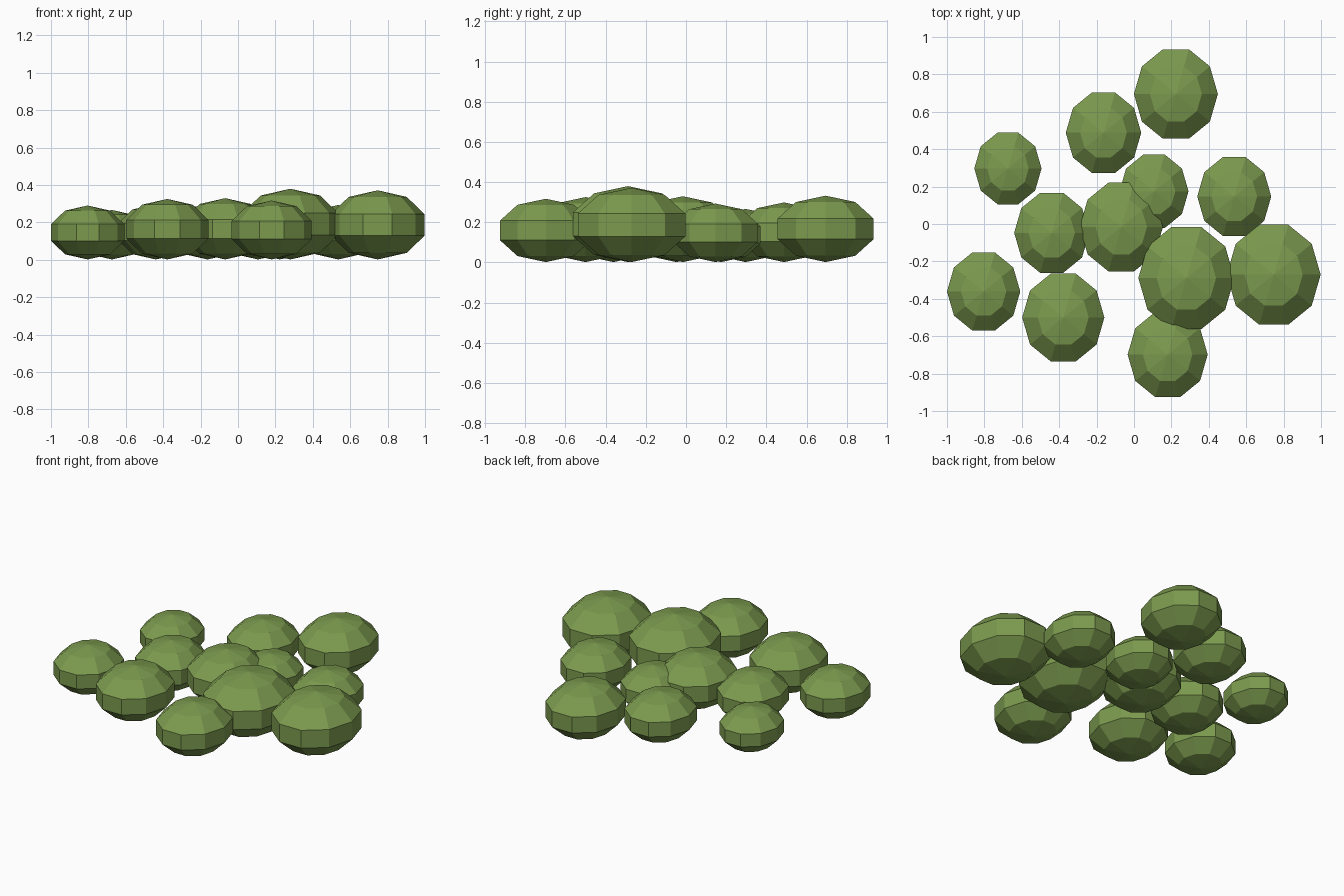
import bpy
import bmesh
import math
from mathutils import Matrix

if "Cube" in bpy.data.objects:
    bpy.data.objects.remove(bpy.data.objects["Cube"], do_unlink=True)

GREEN = (0.2, 0.325, 0.077, 1.0)
green = bpy.data.materials.new("leaf green")
green.diffuse_color = GREEN
green.use_nodes = True
green.node_tree.nodes["Principled BSDF"].inputs["Base Color"].default_value = GREEN

# Shared proportions of every clump: longer front to back, flattened in height
DEPTH, HEIGHT = 1.12, 0.7


def clump(name, x, y, radius):
    """Flat-shaded ten-sided squashed sphere resting on the ground."""
    bm = bmesh.new()
    bmesh.ops.create_uvsphere(bm, u_segments=10, v_segments=5, radius=radius)
    # Turn so that a corner points along x and a flat side faces the front
    corner = next(v.co for v in bm.verts if v.co.xy.length > radius / 2)
    turn = Matrix.Rotation(-math.atan2(corner.y, corner.x), 4, "Z")
    squash = Matrix.Diagonal((1, DEPTH, HEIGHT, 1))
    bm.transform(squash @ turn)
    mesh = bpy.data.meshes.new(name)
    bm.to_mesh(mesh)
    bm.free()
    mesh.materials.append(green)
    obj = bpy.data.objects.new(name, mesh)
    obj.location = (x, y, radius * HEIGHT + 0.002)
    bpy.context.collection.objects.link(obj)


# Scattered clumps: name, x, y, radius
for spec in (
    ("back_clump", 0.224, 0.695, 0.236),
    ("back_middle_clump", -0.163, 0.488, 0.212),
    ("back_right_clump", -0.674, 0.297, 0.189),
    ("inner_back_clump", 0.107, 0.175, 0.194),
    ("back_left_clump", 0.536, 0.147, 0.208),
    ("inner_right_clump", -0.44, -0.047, 0.211),
    ("centre_clump", -0.068, -0.016, 0.234),
    ("large_clump", 0.28, -0.289, 0.27),
    ("left_clump", 0.747, -0.271, 0.264),
    ("right_clump", -0.804, -0.361, 0.206),
    ("front_right_clump", -0.378, -0.5, 0.231),
    ("front_clump", 0.18, -0.698, 0.225),
):
    clump(*spec)
